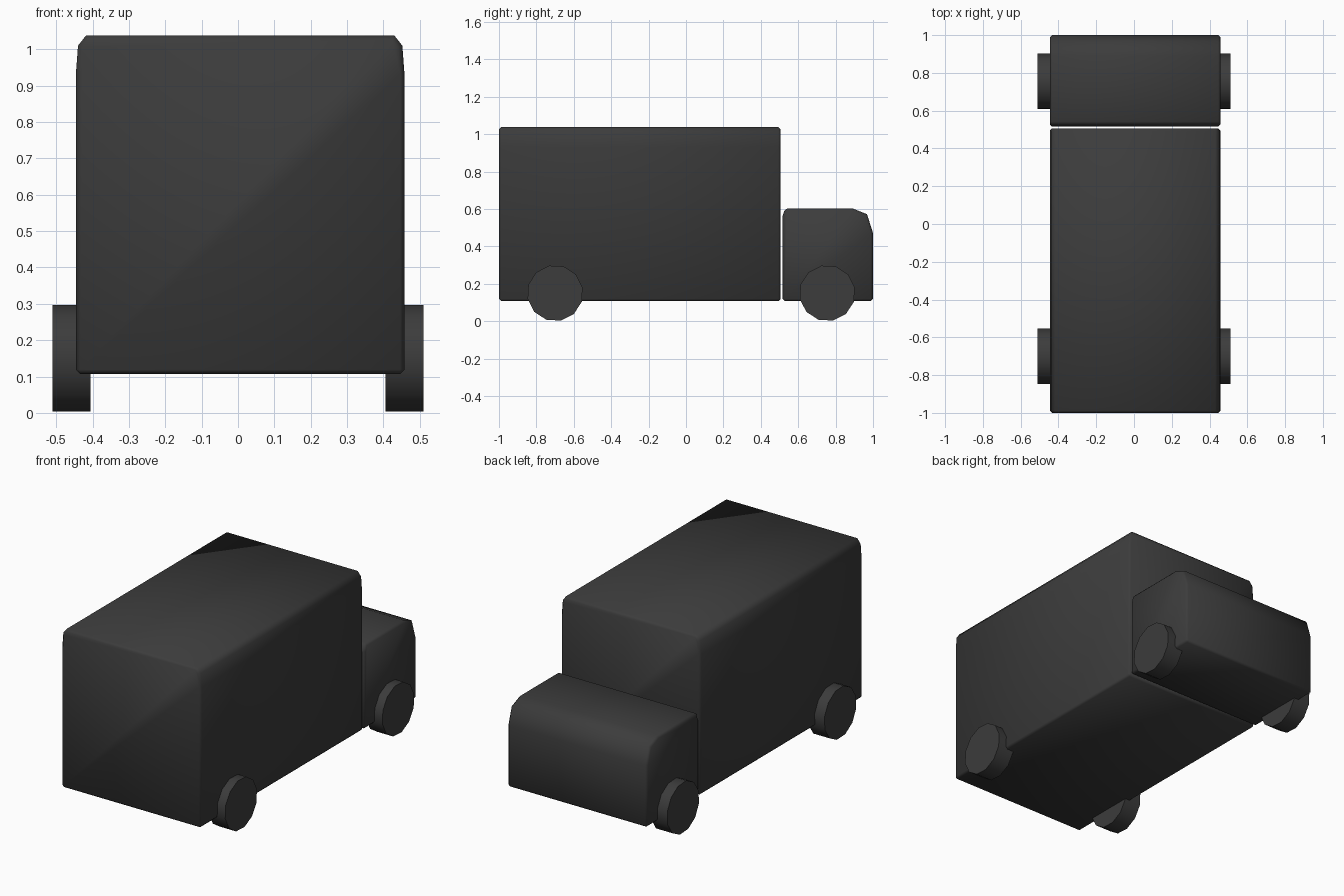
import bpy, bmesh, math

if "Cube" in bpy.data.objects:
    bpy.data.objects.remove(bpy.data.objects["Cube"])

dark = bpy.data.materials.new("dark_grey")
dark.diffuse_color = (0.045, 0.045, 0.045, 1)
dark.use_nodes = True
dark.node_tree.nodes["Principled BSDF"].inputs["Base Color"].default_value = dark.diffuse_color


def extrude_profile(name, pts, place, d0, d1, bevel=0, smooth=40):
    """Close a profile between depths d0 and d1, bevelling its hard edges."""
    bm = bmesh.new()
    a = [bm.verts.new(place(u, v, d0)) for u, v in pts]
    b = [bm.verts.new(place(u, v, d1)) for u, v in pts]
    bm.faces.new(a)
    bm.faces.new(b[::-1])
    n = len(pts)
    for i in range(n):
        j = (i + 1) % n
        bm.faces.new((a[j], a[i], b[i], b[j]))
    bmesh.ops.recalc_face_normals(bm, faces=bm.faces[:])
    if bevel:
        hard = [e for e in bm.edges if e.calc_face_angle() > math.radians(70)]
        bmesh.ops.bevel(bm, geom=hard, offset=bevel, segments=1,
                        affect='EDGES', profile=0.5, clamp_overlap=True)
        bmesh.ops.recalc_face_normals(bm, faces=bm.faces[:])
    me = bpy.data.meshes.new(name)
    bm.to_mesh(me)
    bm.free()
    ob = bpy.data.objects.new(name, me)
    bpy.context.collection.objects.link(ob)
    me.materials.append(dark)
    bpy.ops.object.select_all(action='DESELECT')
    ob.select_set(True)
    bpy.context.view_layer.objects.active = ob
    bpy.ops.object.shade_smooth_by_angle(angle=math.radians(smooth))
    return ob


def along_y(u, v, d):
    return (u, d, v)


def along_x(u, v, d):
    return (d, u, v)


# Cargo box: cross-section with clipped top corners, run along the length
cx = 0.006
half = [(0.452, 0.107), (0.452, 0.93), (0.446, 1.01), (0.424, 1.038)]
box = [(cx + x, z) for x, z in half] + [(cx - x, z) for x, z in reversed(half)]
extrude_profile("cargo_box", box, along_y, -1.0, 0.506, 0.012, 50)

# Cab: side profile with a sloped nose, run across the width
cab = [(0.516, 0.107), (1.0, 0.107), (1.0, 0.47), (0.968, 0.572),
       (0.89, 0.603), (0.53, 0.603), (0.516, 0.56)]
extrude_profile("cab", cab, along_x, cx - 0.452, cx + 0.452, 0.012, 50)

# Wheels: twelve-sided discs, a pair on each axle
for axle, y in (("rear", -0.70), ("front", 0.755)):
    for side, s in (("left", -1), ("right", 1)):
        ring = [(y + 0.15 * math.cos(math.radians(12 + 30 * i)),
                 0.15 + 0.15 * math.sin(math.radians(12 + 30 * i)))
                for i in range(12)]
        extrude_profile(f"{axle}_{side}_wheel", ring, along_x,
                        s * 0.405, s * 0.51)
